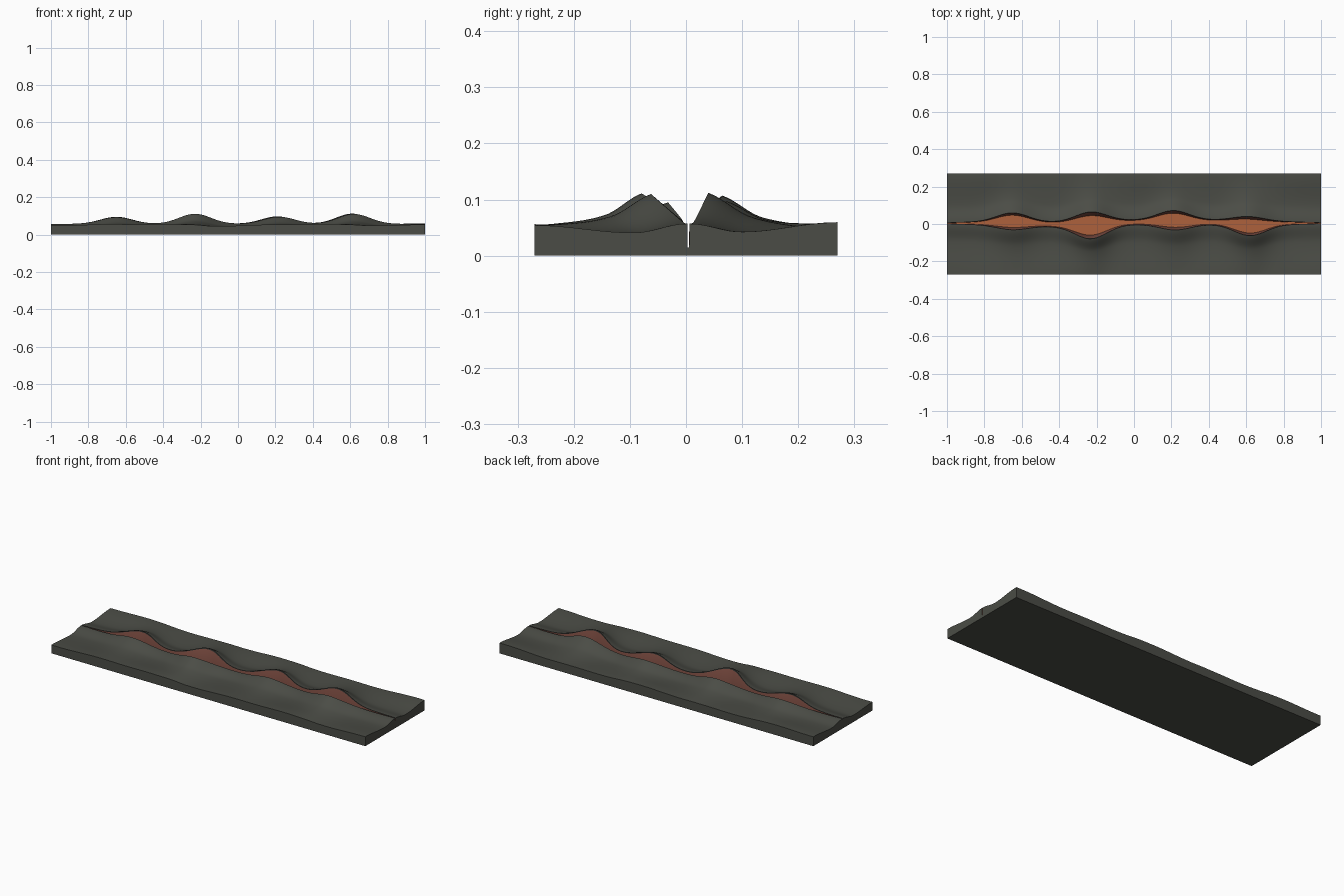
import bpy, bmesh, math

if "Cube" in bpy.data.objects:
    bpy.data.objects.remove(bpy.data.objects["Cube"])

HALF_X, HALF_Y, FLOOR_Z, N = 1.0, 0.27, 0.015, 140


def material(name, rgb):
    m = bpy.data.materials.new(name)
    m.diffuse_color = (*rgb, 1)
    m.use_nodes = True
    m.node_tree.nodes["Principled BSDF"].inputs["Base Color"].default_value = m.diffuse_color
    return m


ROCK = material("dark rock", (0.07, 0.073, 0.061))
RIM = material("charred rim", (0.03, 0.029, 0.026))
WALL = material("red brown wall", (0.20, 0.072, 0.053))
FLOOR = material("orange floor", (0.42, 0.12, 0.046))

# Swellings along the crack: x, sideways bulge, extra height
BULGES = {
    1: [(-0.65, 0.047, 0.038), (-0.23, 0.050, 0.050), (0.21, 0.050, 0.040), (0.61, 0.023, 0.055)],
    -1: [(-0.65, 0.025, 0.036), (-0.23, 0.072, 0.054), (0.22, 0.032, 0.038), (0.62, 0.060, 0.053)],
}


def bell(x, c, s=0.085):
    return math.exp(-((x - c) / s) ** 2 / 2)


def crest(x, side):
    """Sideways position and extra height of one lip of the crack."""
    mid = 0.004 + 0.007 * bell(x, 0.25, 0.3) - 0.006 * bell(x, -0.4, 0.12)
    gap = 0.002 + 0.009 * max(0, 1 - x ** 4)
    y = mid + side * (gap + sum(b * bell(x, c) for c, b, h in BULGES[side]))
    return y, sum(h * bell(x, c) for c, b, h in BULGES[side])


def foot(x, side):
    """Sideways position of the crack floor's edge."""
    a, b = crest(x, 1)[0], crest(x, -1)[0]
    return (a + b) / 2 + side * (a - b) / 2 * 0.72


def ease(a, b, t):
    return a + (b - a) * (1 - math.cos(math.pi * t)) / 2


def ground(x, t, d, h, side):
    """Ground height: lip, shallow trough, then raised outer edge."""
    wave = 0.004 * math.sin(7 * x + side) + 0.002 * math.sin(15 * x)
    edge = 0.051 + wave + 0.003 * x * x
    trough = 0.041 + wave * 0.3
    z = ease(0.057, trough, t / 0.35) if t < 0.35 else ease(trough, edge, (t - 0.35) / 0.65)
    return z + h * max(0, 1 - d / 0.22) ** 1.5


def loft(name, sections, mats, pick):
    """Skin closed sections along the crack and cap both ends."""
    bm = bmesh.new()
    rings = [[bm.verts.new(p) for p in s] for s in sections]
    n = len(rings[0])
    for a, b in zip(rings, rings[1:]):
        for j in range(n):
            k = (j + 1) % n
            bm.faces.new((a[j], a[k], b[k], b[j])).material_index = pick(j)
    bm.faces.new(rings[0])
    bm.faces.new(rings[-1])
    bmesh.ops.recalc_face_normals(bm, faces=bm.faces)
    me = bpy.data.meshes.new(name)
    bm.to_mesh(me)
    bm.free()
    ob = bpy.data.objects.new(name, me)
    bpy.context.collection.objects.link(ob)
    for m in mats:
        me.materials.append(m)
    bpy.ops.object.select_all(action="DESELECT")
    ob.select_set(True)
    bpy.context.view_layer.objects.active = ob
    bpy.ops.object.shade_smooth_by_angle(angle=math.radians(35))


XS = [-HALF_X + 2 * HALF_X * i / N for i in range(N + 1)]
STEPS = 22


def bank_section(x, side):
    yc, h = crest(x, side)
    yf = foot(x, side)
    width = HALF_Y - side * yc
    pts = []
    for j in range(STEPS + 1):
        t = (j / STEPS) ** 1.3
        pts.append((x, yc + side * width * t, ground(x, t, width * t, h, side)))
    top = pts[0][2]
    pts += [(x, side * HALF_Y, 0), (x, yf, 0), (x, yf, FLOOR_Z)]
    # Thin charred strip just below the lip
    pts.append((x, yc + (yf - yc) * 0.15, top - (top - FLOOR_Z) * 0.07))
    return pts


# Two rocky banks with their inner walls
for name, side in (("back_bank", 1), ("front_bank", -1)):
    loft(name, [bank_section(x, side) for x in XS], (ROCK, WALL, RIM),
         lambda j: {STEPS + 2: 1, STEPS + 3: 1, STEPS + 4: 2}.get(j, 0))

# Crack floor, orange on top and rock beneath
loft("crack_floor",
     [[(x, foot(x, -1), FLOOR_Z), (x, foot(x, 1), FLOOR_Z),
       (x, foot(x, 1), 0), (x, foot(x, -1), 0)] for x in XS],
     (ROCK, FLOOR), lambda j: 1 if j == 0 else 0)
